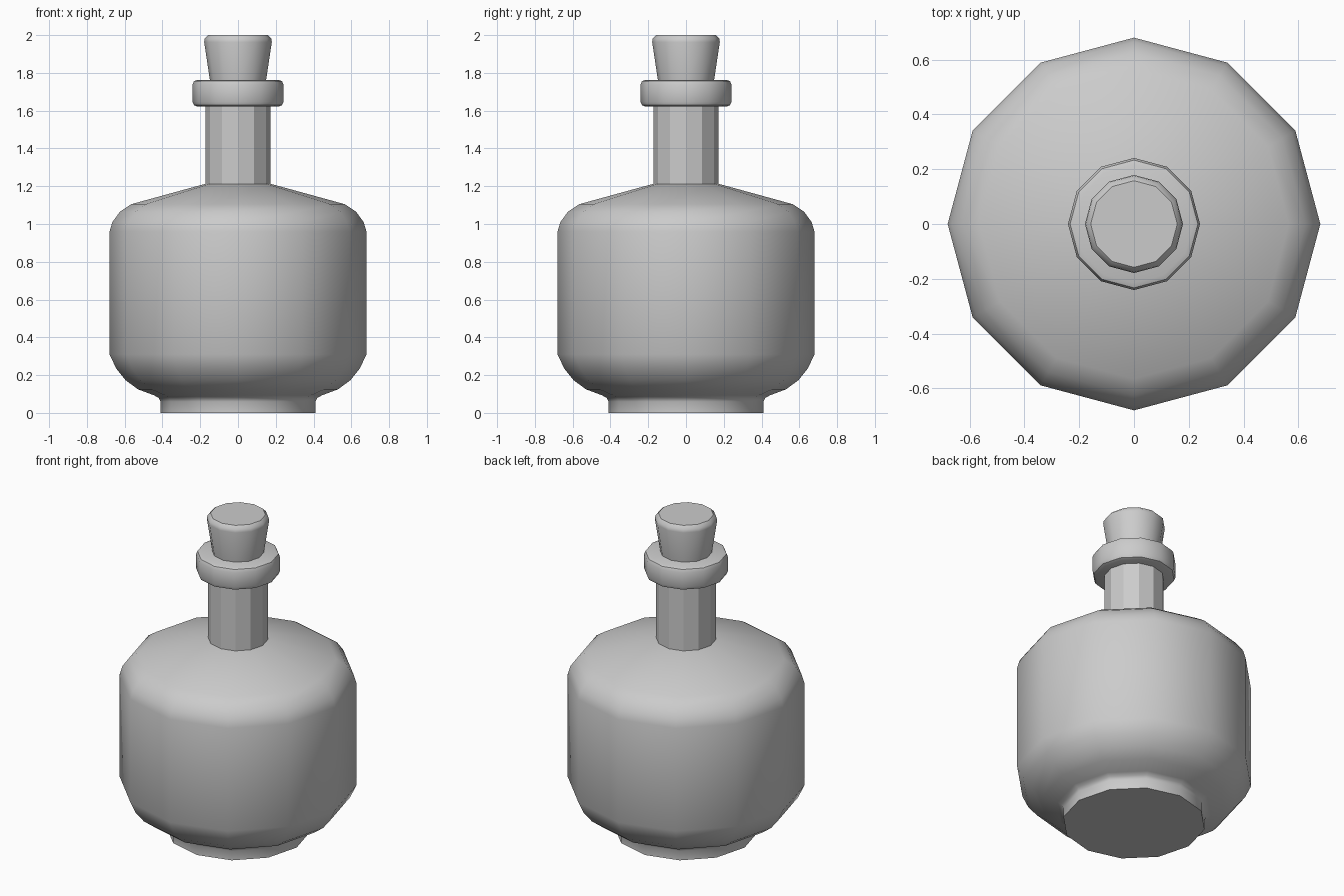
import bpy, bmesh, math

if "Cube" in bpy.data.objects:
    bpy.data.objects.remove(bpy.data.objects["Cube"])

SIDES = 12


def lathe(name, profile, smooth_angle=None):
    """Turn an (r, z) profile around z, with both ends capped."""
    bm = bmesh.new()
    rings = []
    for r, z in profile:
        rings.append([bm.verts.new((r * math.cos(2 * math.pi * i / SIDES),
                                    r * math.sin(2 * math.pi * i / SIDES), z))
                      for i in range(SIDES)])
    for a, b in zip(rings, rings[1:]):
        for i in range(SIDES):
            j = (i + 1) % SIDES
            bm.faces.new((a[i], a[j], b[j], b[i]))
    bm.faces.new(rings[0][::-1])
    bm.faces.new(rings[-1])
    bmesh.ops.recalc_face_normals(bm, faces=bm.faces)
    mesh = bpy.data.meshes.new(name)
    bm.to_mesh(mesh)
    bm.free()
    ob = bpy.data.objects.new(name, mesh)
    bpy.context.collection.objects.link(ob)
    if smooth_angle:
        bpy.ops.object.select_all(action='DESELECT')
        ob.select_set(True)
        bpy.context.view_layer.objects.active = ob
        bpy.ops.object.shade_smooth_by_angle(angle=math.radians(smooth_angle))
    return ob


# Bottle body: foot, rounded belly and sloping shoulder
lathe("bottle_body", [
    (0.41, 0.0), (0.41, 0.06), (0.42, 0.08), (0.445, 0.093),
    (0.53, 0.125), (0.595, 0.173), (0.645, 0.235), (0.68, 0.31),
    (0.68, 0.96), (0.665, 1.01), (0.625, 1.065), (0.565, 1.105),
    (0.172, 1.213)], 40)

# Faceted neck
lathe("bottle_neck", [(0.172, 1.213), (0.172, 1.64)])

# Lip ring with rounded edges
lathe("neck_ring", [
    (0.215, 1.622), (0.233, 1.629), (0.241, 1.647),
    (0.241, 1.738), (0.233, 1.756), (0.215, 1.763)], 40)

# Tapered stopper
lathe("stopper", [
    (0.147, 1.75), (0.179, 1.963), (0.176, 1.982), (0.158, 2.0)], 40)
